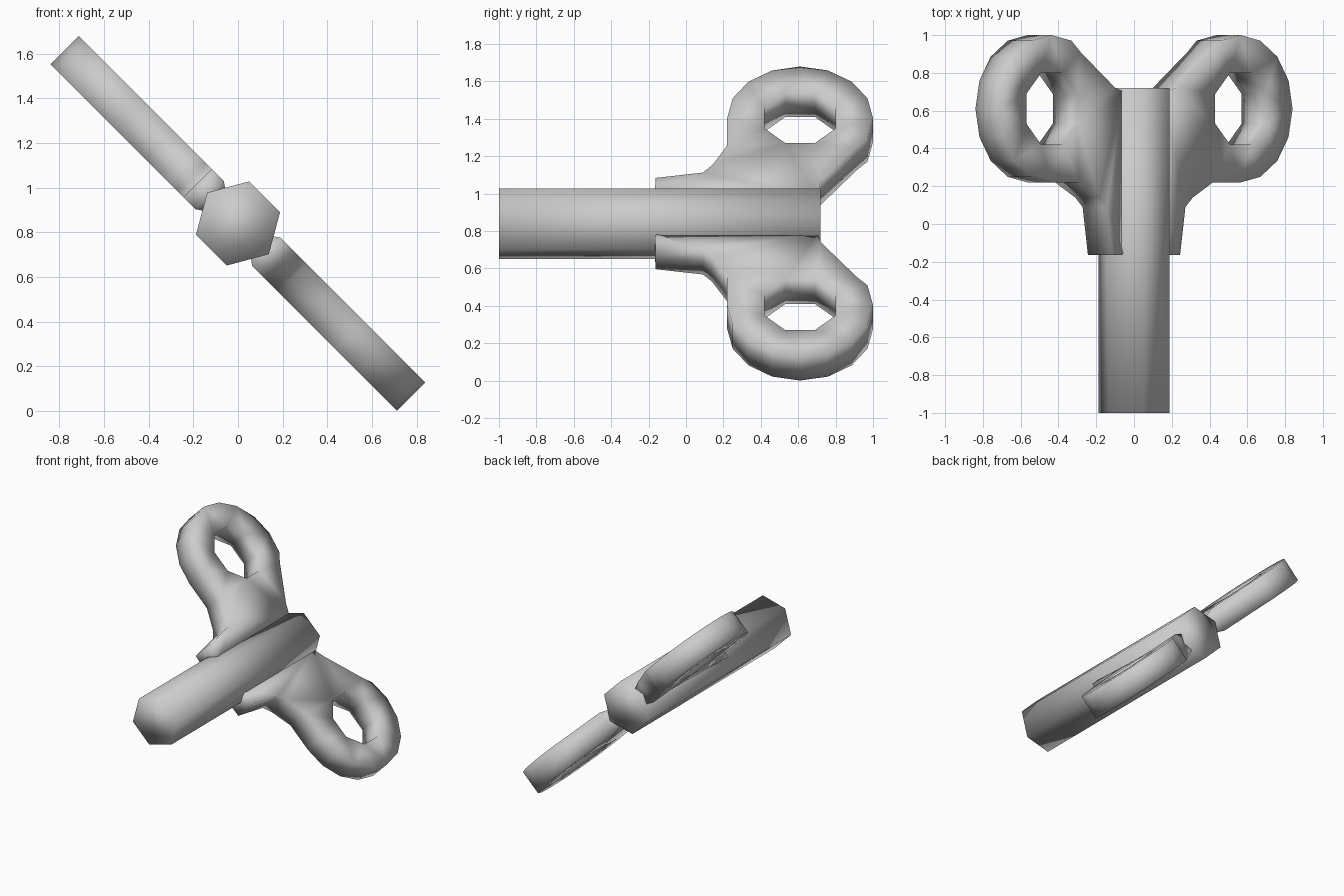
import bpy, bmesh
from math import sin, cos, pi, radians

if "Cube" in bpy.data.objects:
    bpy.data.objects.remove(bpy.data.objects["Cube"])

CZ = 0.84            # height of the shaft axis
S = 0.5 ** 0.5       # wings lie at 45 degrees


def finish(bm, name):
    bmesh.ops.recalc_face_normals(bm, faces=bm.faces)
    for f in bm.faces:
        f.smooth = True
    me = bpy.data.meshes.new(name)
    bm.to_mesh(me)
    bm.free()
    ob = bpy.data.objects.new(name, me)
    bpy.context.collection.objects.link(ob)
    return ob


def place(u, v, y):
    # u runs outward along the wing, v through its thickness
    return (S * (v - u), y, CZ + S * (u + v))


# Hexagonal shaft, one corner pointing into each wing
bm = bmesh.new()
rings = [[bm.verts.new((0.195 * cos(radians(15 + 60 * k)), y,
                        CZ + 0.195 * sin(radians(15 + 60 * k)))) for k in range(6)]
         for y in (-1.0, 0.72)]
for k in range(6):
    j = (k + 1) % 6
    bm.faces.new((rings[0][k], rings[0][j], rings[1][j], rings[1][k]))
for r in rings:
    bm.faces.new(r)
finish(bm, "shaft")

# Wing outline as (y, u): root and neck, then the round 16-sided head
YC, UC = 0.61, 0.707
outline = [(0.70, 0.14), (-0.15, 0.14), (-0.165, 0.18), (-0.163, 0.255),
           (0.09, 0.295), (0.14, 0.35), (0.22, 0.50)]
outline += [(YC + 0.39 * cos(radians(a)), UC + 0.39 * sin(radians(a)))
            for a in [180 - 22.5 * k for k in range(10)]]
outline += [(0.91, 0.49), (0.72, 0.23)]
hole = [(YC + 0.205 * cos(pi / 8 + k * pi / 4), UC + 0.205 * sin(pi / 8 + k * pi / 4))
        for k in range(8)]


def wing(name, side):
    bm = bmesh.new()
    cap_edges = {-1: [], 1: []}
    for loop in (outline, hole):
        n = len(loop)
        rows = {}
        for layer in (-1, 0, 1):
            rows[layer] = [bm.verts.new(place(side * u, layer * (0.062 if u < 0.15 else 0.09), y))
                           for y, u in loop]
        for a, b in ((-1, 0), (0, 1)):
            for i in range(n):
                j = (i + 1) % n
                bm.faces.new((rows[a][i], rows[a][j], rows[b][j], rows[b][i]))
        for layer in (-1, 1):
            r = rows[layer]
            cap_edges[layer] += [bm.edges.get((r[i], r[(i + 1) % n])) for i in range(n)]
    # flat faces with the hole left open
    for layer in (-1, 1):
        v = side * layer * S
        bmesh.ops.triangle_fill(bm, edges=cap_edges[layer], use_beauty=True,
                                use_dissolve=False, normal=(S, 0, S))
    return finish(bm, name)


wing("upper_wing", 1)
wing("lower_wing", -1)
